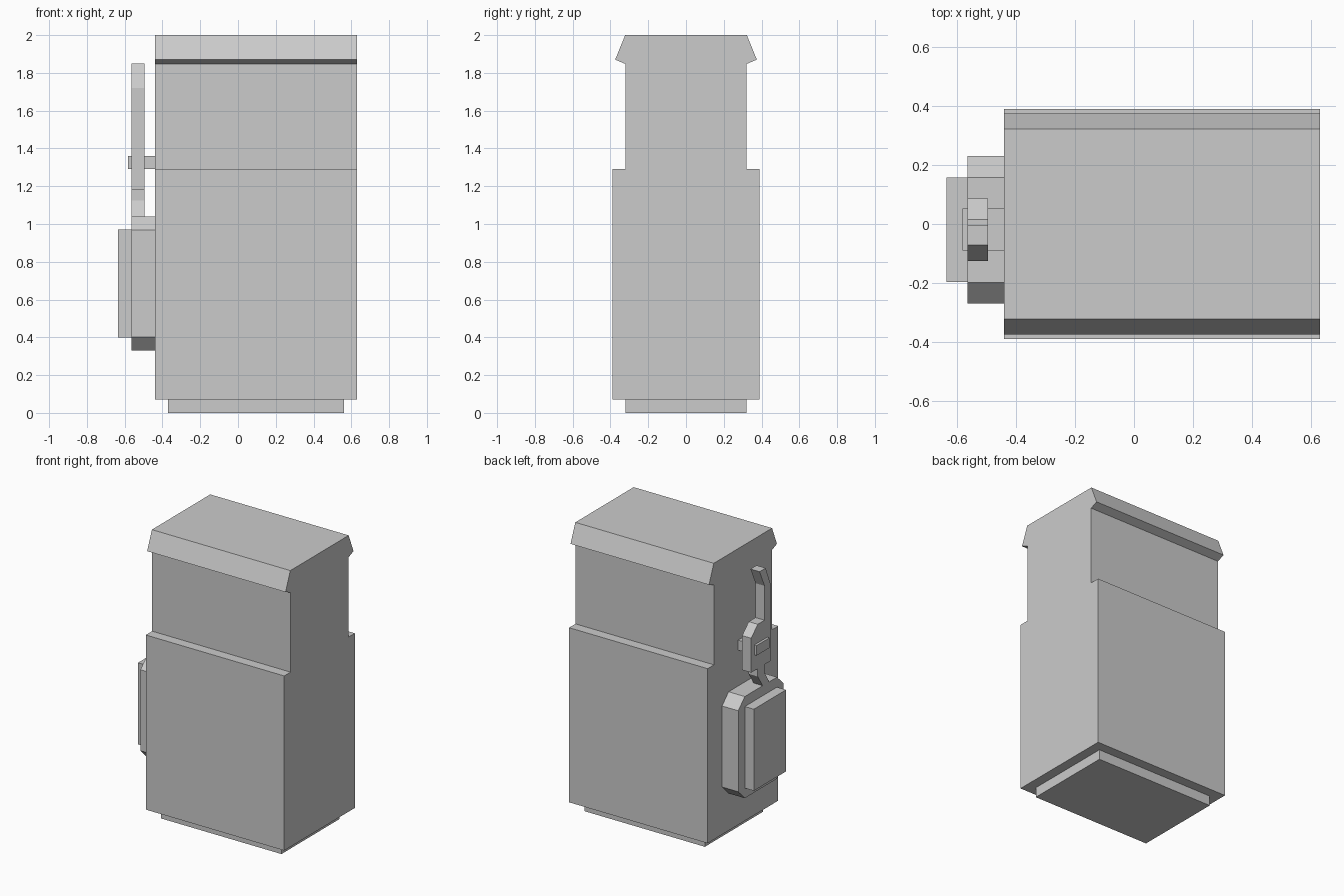
import bpy
import bmesh

if "Cube" in bpy.data.objects:
    bpy.data.objects.remove(bpy.data.objects["Cube"])


def extrude_x(name, profile, x0, x1):
    """Solid made from a (y, z) outline extruded along x."""
    bm = bmesh.new()
    face = bm.faces.new([bm.verts.new((x0, y, z)) for y, z in profile])
    res = bmesh.ops.extrude_face_region(bm, geom=[face])
    moved = [g for g in res["geom"] if isinstance(g, bmesh.types.BMVert)]
    bmesh.ops.translate(bm, verts=moved, vec=(x1 - x0, 0, 0))
    bmesh.ops.recalc_face_normals(bm, faces=bm.faces)
    mesh = bpy.data.meshes.new(name)
    bm.to_mesh(mesh)
    bm.free()
    obj = bpy.data.objects.new(name, mesh)
    bpy.context.collection.objects.link(obj)
    return obj


def rect(y0, y1, z0, z1):
    return [(y0, z0), (y1, z0), (y1, z1), (y0, z1)]


# Stepped body with flared roof, half outline mirrored across y
half = [(0.39, 0.07), (0.39, 1.29), (0.32, 1.29), (0.32, 1.847),
        (0.375, 1.87), (0.322, 2.0)]
extrude_x("body", half + [(-y, z) for y, z in reversed(half)], -0.44, 0.63)

# Recessed plinth
extrude_x("plinth", rect(-0.32, 0.32, 0, 0.07), -0.37, 0.56)

# Side box with chamfered corners
y0, y1, z0, z1, c = -0.27, 0.23, 0.33, 1.04, 0.072
extrude_x("side_box", [(y0 + c, z0), (y1 - c, z0), (y1, z0 + c), (y1, z1 - c),
                       (y1 - c, z1), (y0 + c, z1), (y0, z1 - c), (y0, z0 + c)],
          -0.565, -0.44)

# Raised cover on the side box
extrude_x("side_box_cover", rect(-0.197, 0.158, 0.40, 0.97), -0.635, -0.565)

# Lever with bent tip, wide grip and bent foot
extrude_x("lever", [(-0.04, 1.04), (0.015, 1.125), (0.015, 1.18), (0.087, 1.18),
                    (0.087, 1.42), (0.015, 1.49), (-0.06, 1.49), (-0.06, 1.73),
                    (-0.005, 1.85), (-0.072, 1.85), (-0.125, 1.72),
                    (-0.125, 1.18), (-0.06, 1.18), (-0.06, 1.125),
                    (-0.11, 1.04)], -0.565, -0.495)

# Bracket pin holding the lever to the body
extrude_x("lever_bracket", rect(-0.09, 0.052, 1.29, 1.36), -0.582, -0.44)
